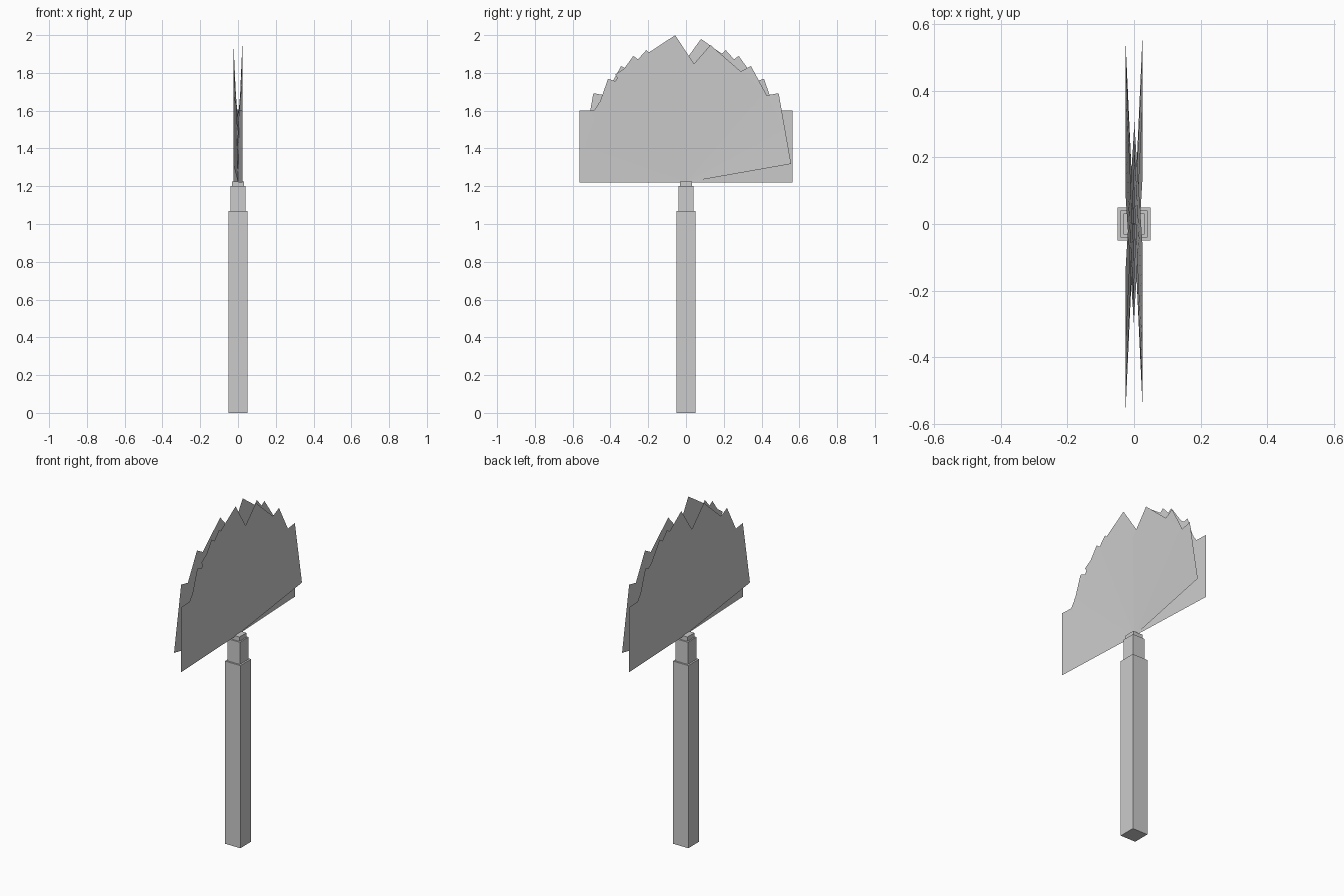
import bpy
from math import sin, cos, radians

if "Cube" in bpy.data.objects:
    bpy.data.objects.remove(bpy.data.objects["Cube"])

PIVOT_Z = 1.22    # all fan blades meet here
WIDTH = 0.38      # blade width
SPREAD = 0.025    # sideways lean at the blade tip


def mesh_object(name, verts, faces):
    mesh = bpy.data.meshes.new(name)
    mesh.from_pydata(verts, [], faces)
    obj = bpy.data.objects.new(name, mesh)
    bpy.context.collection.objects.link(obj)
    return obj


def box(name, half, z0, z1):
    bpy.ops.mesh.primitive_cube_add(size=1, location=(0, 0, (z0 + z1) / 2))
    obj = bpy.context.object
    obj.name = name
    obj.scale = (2 * half, 2 * half, z1 - z0)


def blade(name, side, angle, length, lean):
    # flat rectangle pivoting on its lower inner corner
    a = radians(angle)
    verts = []
    for s, w in ((0, 0), (length, 0), (length, WIDTH), (0, WIDTH)):
        y = s * cos(a) - w * sin(a)
        z = s * sin(a) + w * cos(a)
        verts.append((lean * SPREAD * s / length, side * y, PIVOT_Z + z))
    mesh_object(name, verts, [(0, 1, 2, 3)])


# Stepped square handle
box("handle", 0.05, 0.0, 1.07)
box("handle_collar", 0.04, 1.07, 1.20)
box("handle_tip", 0.032, 1.20, 1.226)

# Blades: angle, length, lean direction on the right side
blades = [(0, 0.565, -1), (10, 0.565, 1), (19.5, 0.572, -1), (28.3, 0.595, 1),
          (35.8, 0.618, -1), (42, 0.625, -1), (49, 0.634, 1), (54.2, 0.663, -1)]
for i, (angle, length, lean) in enumerate(blades):
    blade(f"fan_blade_right_{i}", 1, angle, length, lean)
    if i < 7:
        blade(f"fan_blade_left_{i}", -1, angle, length, -lean)

# Tallest blade, on the left side
blade("fan_blade_left_7", -1, 56.7, 0.683, 1)
